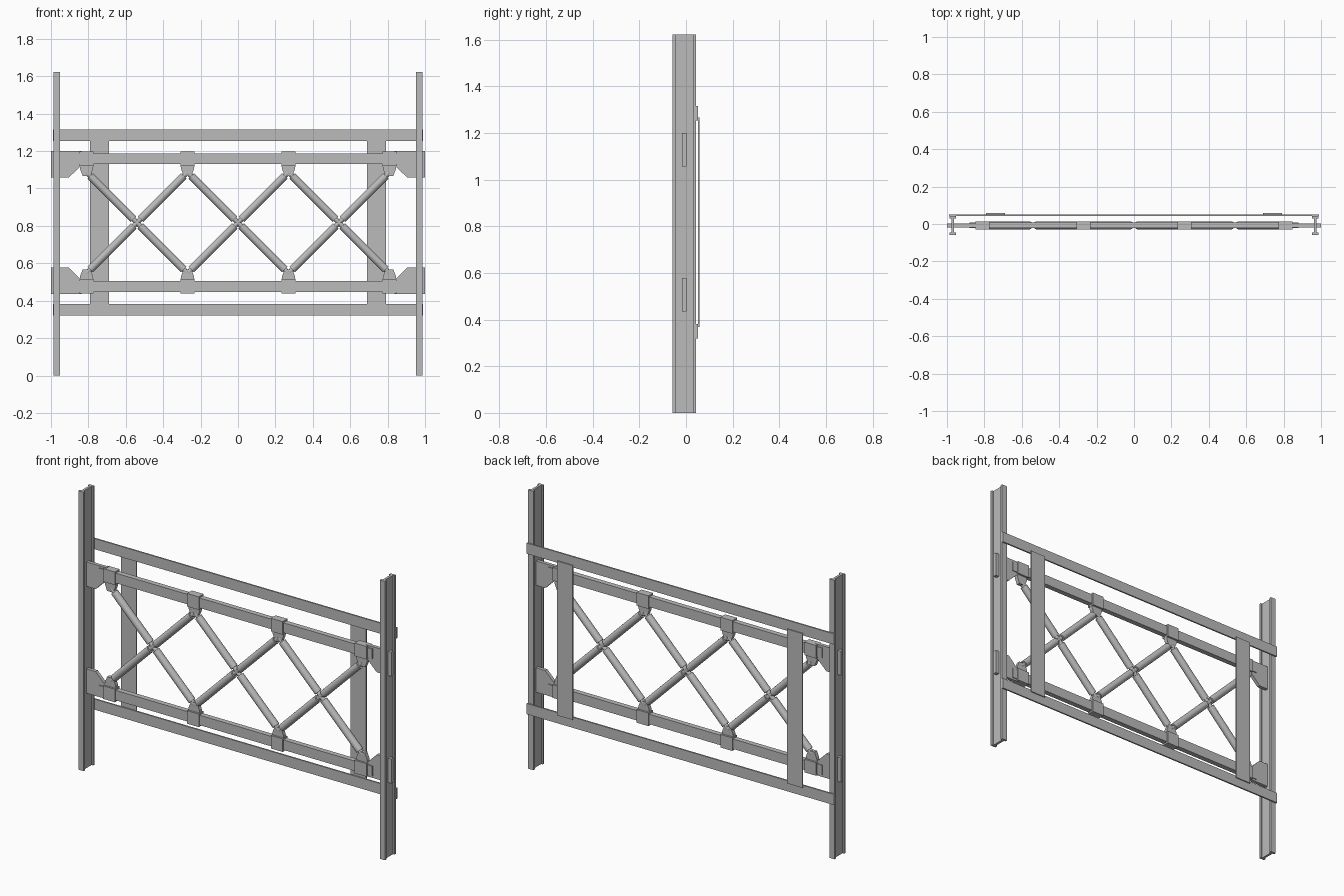
import bpy
import bmesh
from mathutils import Vector

if "Cube" in bpy.data.objects:
    bpy.data.objects.remove(bpy.data.objects["Cube"])

steel = bpy.data.materials.new("grey_steel")
steel.use_nodes = True
GREY = (0.5, 0.5, 0.5, 1)
steel.diffuse_color = GREY
steel.node_tree.nodes["Principled BSDF"].inputs["Base Color"].default_value = GREY

YC = -0.0075   # depth centre of the front truss and columns
ZC = 0.8175    # mid height of the truss
HEIGHT = 1.623


def prism(name, points, to_world, depth):
    """Extrude a closed 2D outline; to_world maps (a, b) to a 3D point."""
    bm = bmesh.new()
    face = bm.faces.new([bm.verts.new(to_world(a, b)) for a, b in points])
    ext = bmesh.ops.extrude_face_region(bm, geom=[face])
    moved = [v for v in ext["geom"] if isinstance(v, bmesh.types.BMVert)]
    bmesh.ops.translate(bm, verts=moved, vec=Vector(depth))
    bmesh.ops.recalc_face_normals(bm, faces=bm.faces)
    mesh = bpy.data.meshes.new(name)
    bm.to_mesh(mesh)
    bm.free()
    mesh.materials.append(steel)
    obj = bpy.data.objects.new(name, mesh)
    bpy.context.collection.objects.link(obj)
    return obj


def plate(name, points, thick, y=YC):
    """Outline in x and z, thickened evenly about y."""
    return prism(name, points, lambda a, b: (a, y - thick / 2, b), (0, thick, 0))


def bar(name, x0, x1, z0, z1, thick, y=YC):
    return plate(name, [(x0, z0), (x1, z0), (x1, z1), (x0, z1)], thick, y)


def rod(name, start, end, radius):
    """Round bar between two (x, z) points."""
    a = Vector((start[0], YC, start[1]))
    b = Vector((end[0], YC, end[1]))
    bpy.ops.mesh.primitive_cylinder_add(
        vertices=24, radius=radius, depth=(b - a).length, location=(a + b) / 2)
    obj = bpy.context.object
    obj.name = name
    obj.rotation_euler = (b - a).to_track_quat("Z", "Y").to_euler()
    obj.data.materials.append(steel)
    bpy.ops.object.shade_smooth_by_angle()


# I-section columns
half_w, half_d, flange, web = 0.017, 0.05, 0.013, 0.007
quarter = [(half_w, half_d), (half_w, half_d - flange), (web, half_d - flange)]
right_side = quarter + [(x, -y) for x, y in reversed(quarter)]
section = right_side + [(-x, -y) for x, y in right_side]
for side, label in ((1, "left"), (-1, "right")):
    prism(label + "_column", section,
          lambda a, b: (side * 0.97 + a, YC + b, 0), (0, 0, HEIGHT))
    # Flat upright strap behind the truss
    x0, x1 = sorted((side * 0.69, side * 0.79))
    bar(label + "_back_strap", x0, x1, ZC - 0.449, ZC + 0.449, 0.007, 0.054)

for up, level in ((1, "upper"), (-1, "lower")):
    def z(offset):
        return ZC + up * offset

    # Back rail and truss chord
    bar(level + "_back_rail", -0.99, 0.99, z(0.436), z(0.498), 0.009, 0.047)
    bar(level + "_chord", -0.88, 0.88, z(0.312), z(0.37), 0.03)

    # Chord clamps with tapered lugs
    for i in range(4):
        x = -0.81 + 0.54 * i
        bar(level + "_clamp", x - 0.038, x + 0.038, z(0.303), z(0.379), 0.044)
        lug = [(0.038, 0.31), (0.034, 0.285), (0.02, 0.25)]
        outline = lug + [(-a, b) for a, b in reversed(lug)]
        plate(level + "_lug", [(x + a, z(b)) for a, b in outline], 0.022)

    # End brackets reaching through the columns
    for side in (1, -1):
        outline = [(1, 0.382), (0.836, 0.382), (0.836, 0.308),
                   (0.905, 0.24), (1, 0.24)]
        plate(level + "_end_bracket",
              [(side * a, z(b)) for a, b in outline], 0.02)

# Crossed braces: thick tubes on thin core rods
for panel in (-0.54, 0, 0.54):
    for slope in (1, -1):
        def at(t):
            return (panel + t, ZC + slope * t)

        rod("brace_core", at(-0.268), at(0.268), 0.013)
        for side in (1, -1):
            rod("brace_tube", at(side * 0.018), at(side * 0.25), 0.021)
